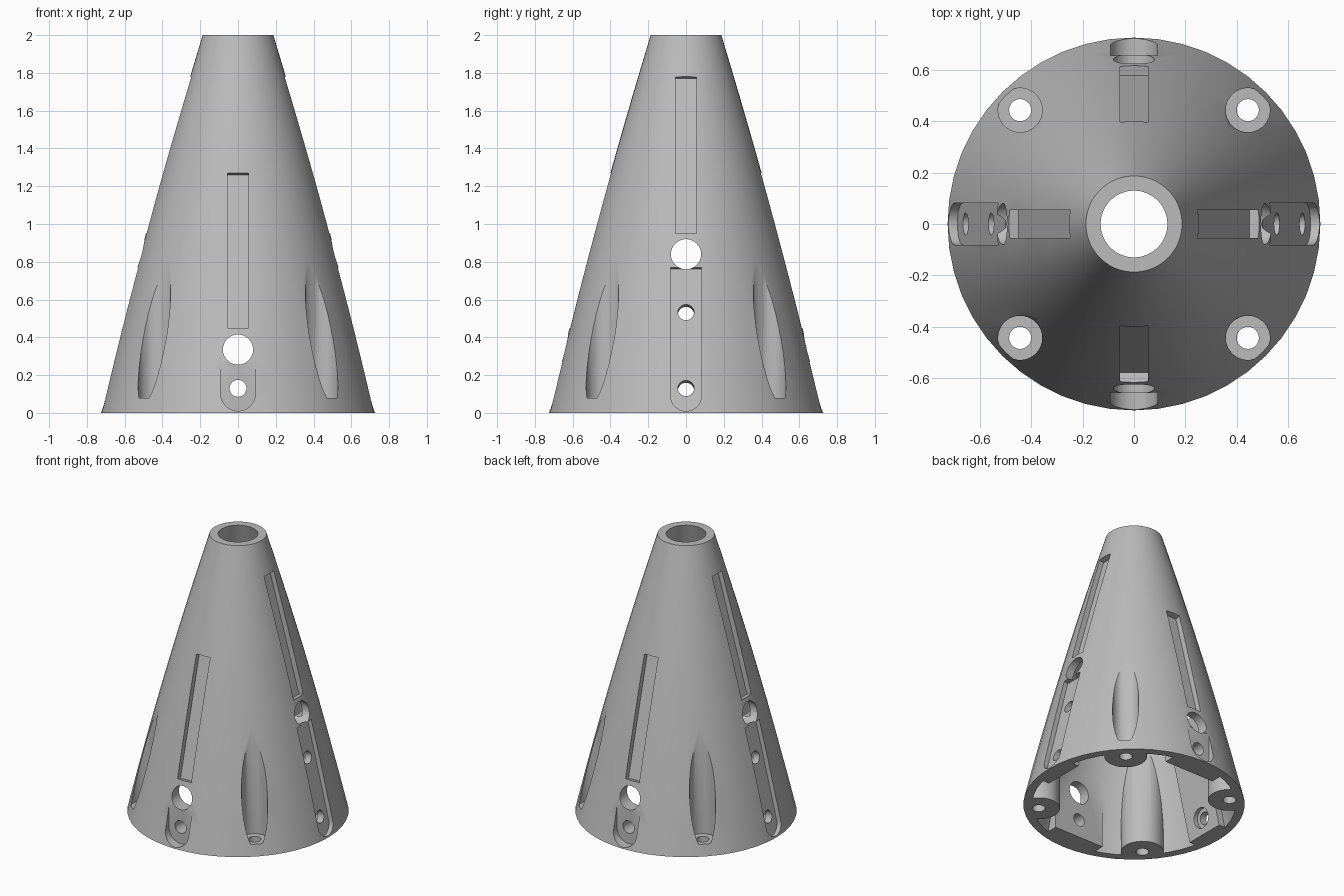
import bpy, bmesh, math
from mathutils import Matrix, Vector

cube = bpy.data.objects.get("Cube")
if cube:
    bpy.data.objects.remove(cube, do_unlink=True)


def radius(z):
    """Outer radius of the slightly bulged shell."""
    return 0.725 - 0.269 * z + 0.018 * z * (2 - z)


def make_object(name, bm):
    bmesh.ops.recalc_face_normals(bm, faces=bm.faces)
    mesh = bpy.data.meshes.new(name)
    bm.to_mesh(mesh)
    bm.free()
    obj = bpy.data.objects.new(name, mesh)
    bpy.context.collection.objects.link(obj)
    return obj


def lathe(name, profile, seg=48):
    """Solid of revolution from (radius, z) points, closed at both ends."""
    bm = bmesh.new()
    rings = [[bm.verts.new((r * math.cos(math.tau * i / seg), r * math.sin(math.tau * i / seg), z))
              for i in range(seg)] for r, z in profile]
    for a, b in zip(rings, rings[1:]):
        for i in range(seg):
            j = (i + 1) % seg
            bm.faces.new((a[i], a[j], b[j], b[i]))
    bm.faces.new(rings[0])
    bm.faces.new(rings[-1])
    return make_object(name, bm)


def prism(name, outline, frame, n0, n1):
    """Extrude a 2D outline along the frame's first axis."""
    bm = bmesh.new()
    a, b = [[bm.verts.new(frame @ Vector((n, s, t))) for s, t in outline] for n in (n0, n1)]
    bm.faces.new(a)
    bm.faces.new(b)
    for i in range(len(a)):
        j = (i + 1) % len(a)
        bm.faces.new((a[i], a[j], b[j], b[i]))
    obj = make_object(name, bm)
    obj.hide_render = True
    return obj


def circle(r, t=0, seg=32):
    return [(r * math.cos(math.tau * i / seg), t + r * math.sin(math.tau * i / seg)) for i in range(seg)]


def rect(w, t0, t1):
    return [(-w, t0), (w, t0), (w, t1), (-w, t1)]


def rounded_slot(w, t0, t1):
    arc = [(w * math.cos(math.pi + math.pi * i / 16), t0 + w + w * math.sin(math.pi + math.pi * i / 16))
           for i in range(17)]
    return arc + [(w, t1), (-w, t1)]


def frame(n, t, origin):
    return Matrix.Translation(origin) @ Matrix((n, t.cross(n), t)).transposed().to_4x4()


def upright_frame(phi):
    """Frame on the axis, facing horizontally outward."""
    return frame(Vector((math.cos(phi), math.sin(phi), 0)), Vector((0, 0, 1)), Vector((0, 0, 0)))


def wall_frame(phi, z0, z1):
    """Frame leaning along the wall from z0 to z1, and the length between them."""
    d, up = Vector((math.cos(phi), math.sin(phi), 0)), Vector((0, 0, 1))
    dr = radius(z0) - radius(z1)
    a = math.atan2(dr, z1 - z0)
    n = d * math.cos(a) + up * math.sin(a)
    t = up * math.cos(a) - d * math.sin(a)
    return frame(n, t, d * radius(z0) + up * z0), math.hypot(dr, z1 - z0)


def subtract(target, cutter):
    """Cut the cutter out of the target and delete the cutter."""
    mod = target.modifiers.new("cut", 'BOOLEAN')
    mod.operation = 'DIFFERENCE'
    mod.solver = 'EXACT'
    mod.object = cutter
    bpy.context.view_layer.objects.active = target
    bpy.ops.object.modifier_apply(modifier=mod.name)
    bpy.data.objects.remove(cutter, do_unlink=True)


levels = [i / 6 for i in range(13)]
shell = lathe("cone_shell", [(radius(z), z) for z in levels])
cavity = lathe("cavity", [(radius(0) - 0.057, -0.1)] +
               [(radius(z) - 0.057, z) for z in levels] + [(0.13, 2.1)])

posts = [frame(Vector((0, 0, 1)), Vector((0, 1, 0)), Vector((sx * 0.443, sy * 0.443, 0)))
         for sx in (-1, 1) for sy in (-1, 1)]
sides = (0, math.pi)
fronts = (math.pi / 2, -math.pi / 2)

# Inner thickening: corner bosses, flat front pads and leaning side pads
for f in posts:
    subtract(cavity, prism("boss", circle(0.14), f, -0.2, 1.0))
for phi in fronts:
    subtract(cavity, prism("front_pad", rect(0.2, -0.2, 0.6), upright_frame(phi), 0.56, 0.9))
for phi in sides:
    f, length = wall_frame(phi, 0.01, 0.77)
    subtract(cavity, prism("side_pad", rect(0.15, -0.25, length + 0.03), f, -0.12, 0.3))
subtract(shell, cavity)

# Vertical screw pockets in the four corners
for f in posts:
    subtract(shell, prism("pocket", circle(0.086), f, 0.08, 1.0))
    subtract(shell, prism("screw_hole", circle(0.043, seg=24), f, -0.1, 0.2))

# Front and back: short upright recess and long slot
for phi in fronts:
    subtract(shell, prism("short_recess", rounded_slot(0.092, 0.01, 0.27), upright_frame(phi), 0.655, 0.9))
    f, length = wall_frame(phi, 0.45, 1.27)
    subtract(shell, prism("front_slot", rect(0.055, 0, length), f, -0.04, 0.1))

# Sides: leaning recess with two counterbored holes, and long slot
for phi in sides:
    f, length = wall_frame(phi, 0.01, 0.77)
    subtract(shell, prism("long_recess", rounded_slot(0.081, 0, length), f, -0.037, 0.1))
    for t in (0.133, 0.547):
        subtract(shell, prism("side_hole", circle(0.043, t, 24), f, -0.2, 0.1))
        subtract(shell, prism("counterbore", circle(0.07, t, 24), f, -0.2, -0.09))
    f, length = wall_frame(phi, 0.95, 1.78)
    subtract(shell, prism("side_slot", rect(0.055, 0, length), f, -0.04, 0.1))

# Holes running straight across the shell
across_y, across_x = upright_frame(math.pi / 2), upright_frame(0)
subtract(shell, prism("front_bore", circle(0.08, 0.335), across_y, -1, 1))
subtract(shell, prism("front_pin", circle(0.045, 0.13, 24), across_y, -1, 1))
subtract(shell, prism("side_bore", circle(0.08, 0.84), across_x, -1, 1))

# Single grey material
grey = bpy.data.materials.new("grey")
grey.use_nodes = True
colour = (0.5, 0.5, 0.5, 1)
grey.diffuse_color = colour
grey.node_tree.nodes["Principled BSDF"].inputs["Base Color"].default_value = colour
shell.data.materials.clear()
shell.data.materials.append(grey)

# Smooth shading with sharp cut edges
bpy.ops.object.select_all(action='DESELECT')
shell.select_set(True)
bpy.context.view_layer.objects.active = shell
bpy.ops.object.shade_smooth_by_angle(angle=math.radians(30))
